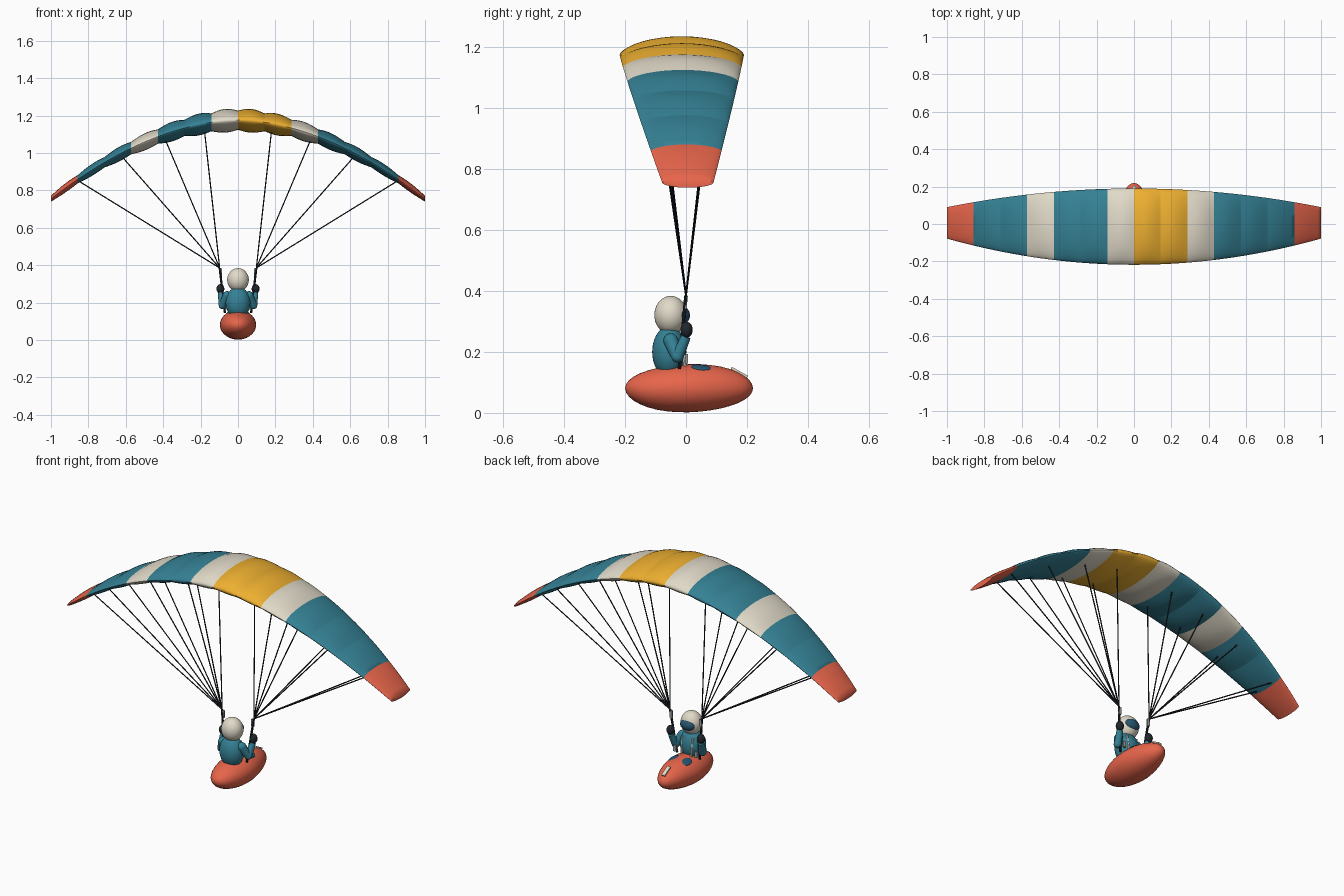
import bpy, bmesh, math
from mathutils import Vector

if "Cube" in bpy.data.objects:
    bpy.data.objects.remove(bpy.data.objects["Cube"])


def material(name, rgb):
    m = bpy.data.materials.new(name)
    m.diffuse_color = (*rgb, 1)
    m.use_nodes = True
    m.node_tree.nodes["Principled BSDF"].inputs["Base Color"].default_value = m.diffuse_color
    return m


CORAL = material("coral", (0.80, 0.13, 0.07))
TEAL = material("teal", (0.035, 0.22, 0.30))
CREAM = material("cream", (0.75, 0.70, 0.58))
YELLOW = material("yellow", (0.85, 0.43, 0.03))
DARK = material("dark", (0.015, 0.02, 0.025))
VISOR = material("visor_blue", (0.02, 0.09, 0.16))
GREY = material("metal_grey", (0.35, 0.37, 0.38))


def add(name, bm, mat, angle=40):
    bmesh.ops.recalc_face_normals(bm, faces=bm.faces)
    me = bpy.data.meshes.new(name)
    bm.to_mesh(me)
    bm.free()
    me.materials.append(mat)
    ob = bpy.data.objects.new(name, me)
    bpy.context.collection.objects.link(ob)
    bpy.ops.object.select_all(action='DESELECT')
    ob.select_set(True)
    bpy.context.view_layer.objects.active = ob
    bpy.ops.object.shade_smooth_by_angle(angle=math.radians(angle))
    return ob


def ellipsoid(name, loc, radii, mat, rot=(0, 0, 0)):
    bm = bmesh.new()
    bmesh.ops.create_uvsphere(bm, u_segments=32, v_segments=18, radius=1)
    ob = add(name, bm, mat)
    for v in ob.data.vertices:
        v.co = Vector(a * b for a, b in zip(v.co, radii))
    ob.location, ob.rotation_euler = loc, rot
    return ob


def rod(name, a, b, r1, mat, r2=None, sides=8):
    a, b = Vector(a), Vector(b)
    bm = bmesh.new()
    bmesh.ops.create_cone(bm, cap_ends=True, segments=sides, radius1=r1,
                          radius2=r2 or r1, depth=(b - a).length)
    ob = add(name, bm, mat)
    ob.location = (a + b) / 2
    ob.rotation_mode = 'QUATERNION'
    ob.rotation_quaternion = (b - a).to_track_quat('Z', 'Y')
    return ob


def box(name, loc, size, mat, rot=(0, 0, 0)):
    bm = bmesh.new()
    bmesh.ops.create_cube(bm, size=1)
    bmesh.ops.scale(bm, vec=size, verts=bm.verts)
    ob = add(name, bm, mat)
    ob.location, ob.rotation_euler = loc, rot
    return ob


# Canopy shape: arch height, chord ends and half thickness along the span
def arch(x):
    return 1.175 - 0.42 * abs(x) ** 1.85


def chord(x):
    return -0.218 + 0.14 * x * x, 0.19 - 0.10 * x * x


def half_thick(x):
    return 0.051 - 0.035 * abs(x) ** 1.2


def section(x, bulge, n=18):
    back, front = chord(x)
    pts = []
    for i in range(2 * n):
        a = math.pi * i / n
        u = -math.cos(a)
        h = half_thick(x) * bulge * max(0, 1 - u * u) ** 0.6
        y = (back + front) / 2 + u * (front - back) / 2
        pts.append((x, y, arch(x) + (h if i <= n else -h)))
    return pts


# Canopy: fourteen inflated cells pinched at the ribs
cells = [CORAL, TEAL, TEAL, CREAM, TEAL, TEAL, CREAM,
         YELLOW, YELLOW, CREAM, TEAL, TEAL, TEAL, CORAL]
STEPS = 8
for c, mat in enumerate(cells):
    bm = bmesh.new()
    rings = []
    for s in range(STEPS + 1):
        f = s / STEPS
        x = -1 + (c + f) / 7
        b = 1 + 0.28 * math.sin(math.pi * f)
        rings.append([bm.verts.new(p) for p in section(x, b)])
    n = len(rings[0])
    for r0, r1 in zip(rings, rings[1:]):
        for i in range(n):
            j = (i + 1) % n
            bm.faces.new((r0[i], r0[j], r1[j], r1[i]))
    bm.faces.new(rings[0])
    bm.faces.new(rings[-1])
    add(f"canopy_cell_{c + 1}", bm, mat, 50)

# Pod harness: an egg narrowing towards the nose
pod = ellipsoid("pod", (0, 0.01, 0.081), (0.097, 0.21, 0.079), CORAL)
for v in pod.data.vertices:
    u = v.co.y / 0.21
    v.co.x *= 1 - 0.15 * max(u, 0)
    v.co.z += 0.006 * u * (1 - u * u)
box("pod_nose_strip", (0, 0.175, 0.133), (0.02, 0.06, 0.008), CREAM,
    (math.radians(-29), 0, 0))

# Pilot body
ellipsoid("torso", (0, -0.055, 0.20), (0.066, 0.056, 0.085), TEAL)
ellipsoid("helmet", (0, -0.05, 0.321), (0.058, 0.054, 0.063), CREAM)
ellipsoid("visor", (0, -0.015, 0.32), (0.043, 0.028, 0.031), VISOR)

for side, s in (("left", -1), ("right", 1)):
    # Arms and gloves
    shoulder, elbow = (s * 0.058, -0.05, 0.237), (s * 0.083, -0.028, 0.185)
    hand = (s * 0.094, 0.002, 0.273)
    rod(f"{side}_upper_arm", shoulder, elbow, 0.024, TEAL, 0.02, 16)
    rod(f"{side}_forearm", elbow, (s * 0.092, 0.0, 0.25), 0.02, TEAL, 0.016, 16)
    ellipsoid(f"{side}_shoulder", shoulder, (0.024,) * 3, TEAL)
    ellipsoid(f"{side}_elbow", elbow, (0.02,) * 3, TEAL)
    ellipsoid(f"{side}_glove", hand, (0.021, 0.02, 0.026), DARK)
    # Knee patches on the pod, chest straps
    ellipsoid(f"{side}_knee_patch", (s * 0.038, 0.05, 0.148),
              (0.024, 0.036, 0.008), VISOR, (math.radians(-5), s * 0.3, 0))
    rod(f"{side}_chest_strap", (s * 0.03, -0.018, 0.25),
        (s * 0.03, -0.002, 0.15), 0.006, CREAM)
    # Riser with buckle and pulley
    top = Vector((s * 0.098, 0, 0.385))
    rod(f"{side}_riser", top, (s * 0.07, -0.022, 0.145), 0.006, DARK)
    box(f"{side}_riser_link", (s * 0.092, 0, 0.362), (0.015, 0.008, 0.04), GREY)
    box(f"{side}_buckle", (s * 0.066, 0.002, 0.178), (0.016, 0.01, 0.032), GREY)
    # Suspension lines, front and rear rows
    for k, x in enumerate((0.18, 0.39, 0.62, 0.85)):
        back, front = chord(x)
        for row, t in (("rear", 0.26), ("front", 0.74)):
            end = (s * x, back + t * (front - back), arch(x) - half_thick(x) * 0.7)
            rod(f"{side}_{row}_line_{k + 1}", top, end, 0.0032, DARK, sides=6)
